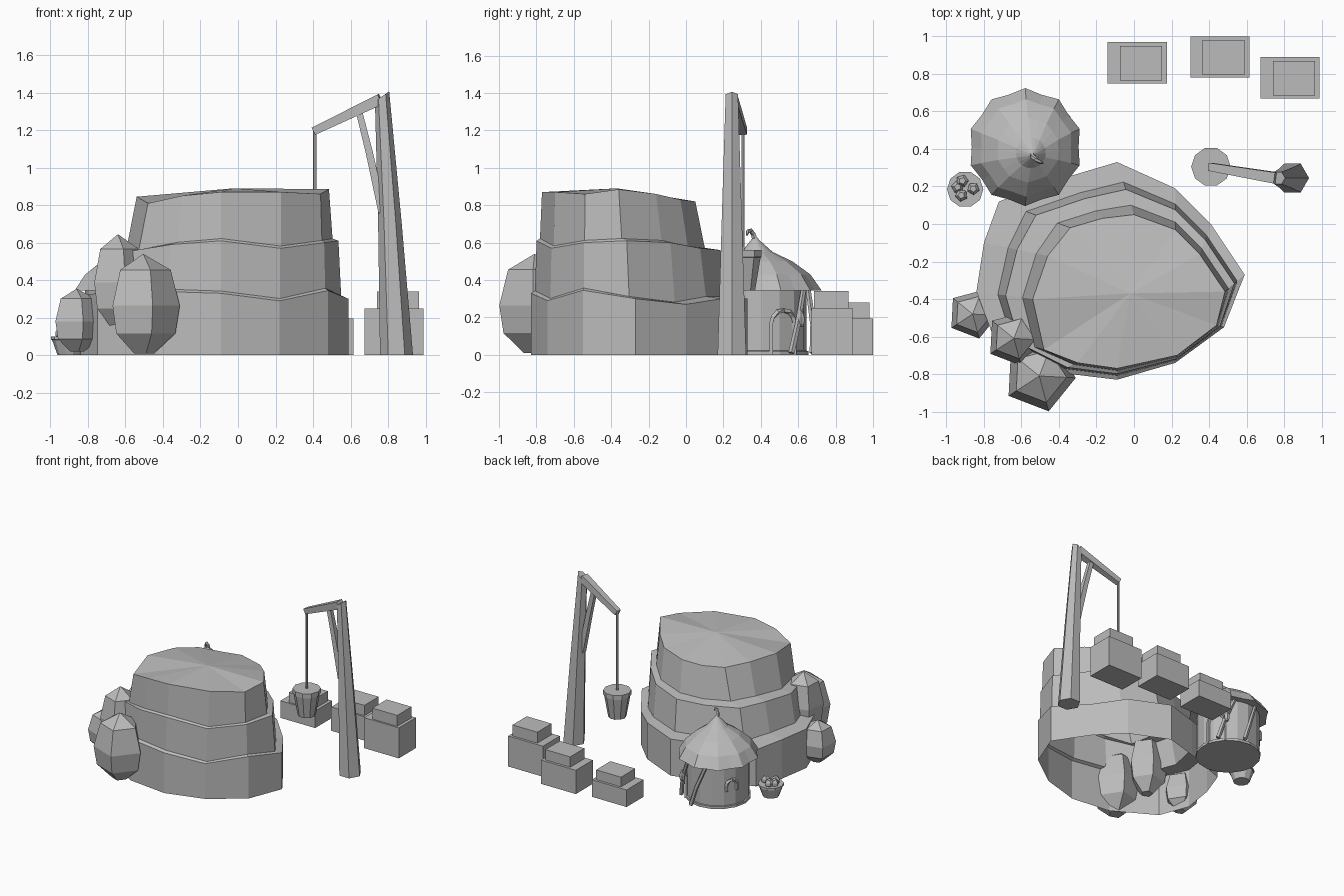
import bpy, bmesh, math
from mathutils import Vector

cube = bpy.data.objects.get("Cube")
if cube:
    bpy.data.objects.remove(cube)

grey = bpy.data.materials.new("plain_grey")
grey.use_nodes = True
grey.diffuse_color = (0.5, 0.5, 0.5, 1)
grey.node_tree.nodes["Principled BSDF"].inputs["Base Color"].default_value = (0.5, 0.5, 0.5, 1)


def finish(name, bm):
    bmesh.ops.recalc_face_normals(bm, faces=bm.faces)
    mesh = bpy.data.meshes.new(name)
    bm.to_mesh(mesh)
    bm.free()
    mesh.materials.append(grey)
    obj = bpy.data.objects.new(name, mesh)
    bpy.context.collection.objects.link(obj)
    return obj


def loft(name, rings, bottom=True, top=True, apex=None):
    """Skin a stack of closed rings, with optional caps or an apex point."""
    bm = bmesh.new()
    loops = [[bm.verts.new(p) for p in ring] for ring in rings]
    n = len(loops[0])
    for a, b in zip(loops, loops[1:]):
        for i in range(n):
            j = (i + 1) % n
            bm.faces.new((a[i], a[j], b[j], b[i]))
    if bottom:
        bm.faces.new(loops[0][::-1])
    if apex:
        tip = bm.verts.new(apex)
        for i in range(n):
            bm.faces.new((loops[-1][i], loops[-1][(i + 1) % n], tip))
    elif top:
        bm.faces.new(loops[-1])
    return finish(name, bm)


def ring(cx, cy, z, r, n, start=0.0):
    return [(cx + r * math.cos(start + math.tau * i / n),
             cy + r * math.sin(start + math.tau * i / n), z) for i in range(n)]


def turned(name, cx, cy, profile, n, start=0.0, **caps):
    return loft(name, [ring(cx, cy, z, r, n, start) for r, z in profile], **caps)


def beam(name, path, radii, n=4):
    """Faceted rod through a list of points."""
    pts = [Vector(p) for p in path]
    rings = []
    for i, p in enumerate(pts):
        d = (pts[min(i + 1, len(pts) - 1)] - pts[max(i - 1, 0)]).normalized()
        u = d.cross(Vector((0, 1, 0))).normalized()
        v = d.cross(u)
        rings.append([p + radii[i] * (u * math.cos(a) + v * math.sin(a))
                      for a in (math.tau * (k + .5) / n for k in range(n))])
    return loft(name, rings)


def box(name, x0, x1, y0, y1, z0, z1):
    return loft(name, [[(x0, y0, z), (x1, y0, z), (x1, y1, z), (x0, y1, z)] for z in (z0, z1)])


# Rock mound: three wavy terraces between a base outline and a top outline
outer = [(-.09, .33), (.22, .19), (.41, 0), (.59, -.27), (.48, -.55), (.22, -.74), (-.09, -.83),
         (-.42, -.79), (-.75, -.6), (-.84, -.36), (-.8, -.1), (-.72, .12), (-.36, .25)]
inner = [(0, .05), (.22, -.03), (.35, -.16), (.485, -.36), (.44, -.54), (.23, -.7), (-.09, -.77),
         (-.3, -.74), (-.48, -.67), (-.54, -.4), (-.46, -.17), (-.34, -.02), (-.17, .03)]
low = [.3, .3, .27, .3, .345, .29, .33, .34, .33, .32, .32, .3, .3]
mid = [.56, .57, .6, .61, .6, .57, .61, .59, .55, .56, .57, .56, .55]
high = [.82, .83, .86, .885, .86, .87, .87, .85, .81, .845, .84, .82, .81]


def terrace(f, heights, lift=0.0):
    return [(a[0] + (b[0] - a[0]) * f, a[1] + (b[1] - a[1]) * f, h + lift)
            for a, b, h in zip(outer, inner, heights)]


loft("rock_mound", [terrace(0, [0] * len(outer)), terrace(0, low), terrace(.38, low, .012),
                    terrace(.52, mid), terrace(.82, mid, .012), terrace(1, high)],
     bottom=False, apex=(-.02, -.37, .89))

# Faceted bushes
for i, (x, y, r, z0, z1) in enumerate([(-.505, -.81, .195, .01, .54),
                                       (-.64, -.61, .15, .15, .645),
                                       (-.86, -.48, .135, .02, .355)]):
    h = z1 - z0
    turned(f"bush_{i + 1}", x, y, [(r * .3, z0), (r * .88, z0 + h * .2), (r, z0 + h * .48),
                                   (r * .75, z0 + h * .84)], 5, math.radians(-75),
           apex=(x, y, z1))

# Crates with lids
for i, (x, y, h, t) in enumerate([(-.14, .75, .14, .22), (.3, .78, .195, .28), (.675, .67, .25, .34)]):
    box(f"crate_{i + 1}", x, x + .315, y, y + .22, 0, h)
    box(f"crate_lid_{i + 1}", x + .065, x + .29, y + .015, y + .2, h, t)

# Crane: leaning post, arm, brace and rope
post = [ring(x, .245, z, r, 6) for x, z, r in [(.845, 0, .088), (.81, .7, .063), (.768, 1.38, .038)]]
post[-1] = [(x, y, z + (x - .768) * .7) for x, y, z in post[-1]]
loft("crane_post", post)
beam("crane_arm", [(.76, .245, 1.365), (.405, .305, 1.195)], [.042, .03])
beam("crane_brace", [(.645, .265, 1.3), (.7, .255, 1.08), (.77, .245, .76)], [.024, .027, .03])
turned("crane_rope", .41, .305, [(.009, .54), (.009, 1.2)], 6)


def bucket(name, x, y, r0, r1, z0, z1, n=10):
    h = z1 - z0
    return turned(name, x, y, [(r0, z0), (r1 * .94, z1 - h * .18), (r1, z1 - h * .17), (r1, z1)], n)


bucket("hanging_bucket", .41, .305, .068, .105, .345, .56)
bucket("fruit_basket", -.9, .185, .062, .097, 0, .1)
for i, (dx, dy, dz) in enumerate([(-.015, .045, .12), (.043, .003, .12), (-.02, -.032, .12), (-.04, .012, .115)]):
    x, y, z = -.9 + dx, .185 + dy, .0 + dz
    turned(f"fruit_{i + 1}", x, y, [(.018, z - .03), (.034, z - .01), (.034, z + .01), (.018, z + .03)], 5, i)

# Round hut with scalloped roof and curled tip
HX, HY = -.58, .41
turned("hut_wall", HX, HY, [(.245, 0), (.245, .02), (.235, .022), (.235, .38)], 16, top=False)


def roof_ring(r, z, lobe, shift):
    pts = []
    for i in range(20):
        a = math.tau * i / 20
        k = r * (1 + lobe * (1 if i % 2 else -1))
        pts.append((HX + shift + k * math.cos(a), HY - shift + k * math.sin(a) * 1.03, z))
    return pts


loft("hut_roof", [roof_ring(.23, .35, 0, 0), roof_ring(.295, .345, .035, 0), roof_ring(.245, .43, .03, .005),
                  roof_ring(.165, .5, .02, .015), roof_ring(.08, .55, .01, .03),
                  roof_ring(.025, .61, 0, .04)],
     bottom=False, apex=(-.54, .37, .64))
beam("roof_curl", [(-.54, .37, .61), (-.54, .36, .645), (-.525, .345, .665), (-.5, .33, .66), (-.485, .325, .64)],
     [.016, .013, .012, .01, .005], 5)


def on_wall(deg, z, r=.24):
    a = math.radians(deg)
    return (HX + r * math.cos(a), HY + r * math.sin(a), z)


# Arched door frame, window frame, leaning post and lantern
for name, mid_angle, half, z0, z1 in [("door_frame", 28, 17, 0, .17), ("window_frame", 150, 10, .14, .19)]:
    arch = [on_wall(mid_angle - half, z0)]
    arch += [on_wall(mid_angle - half * math.cos(t), z1 + half * .004 * math.sin(t))
             for t in (math.pi * k / 6 for k in range(7))]
    arch.append(on_wall(mid_angle + half, z0))
    beam(name, arch, [.014] * len(arch))
for i, deg in enumerate((62, 105)):
    beam(f"leaning_post_{i + 1}", [on_wall(deg - 28, .01, .275), on_wall(deg - 18, .16, .27), on_wall(deg, .36, .25)],
         [.018, .016, .014], 5)
lx, ly, _ = on_wall(48, 0, .275)
turned("lantern", lx, ly, [(.01, .15), (.02, .165), (.022, .2), (.012, .225), (.004, .24)], 6)
